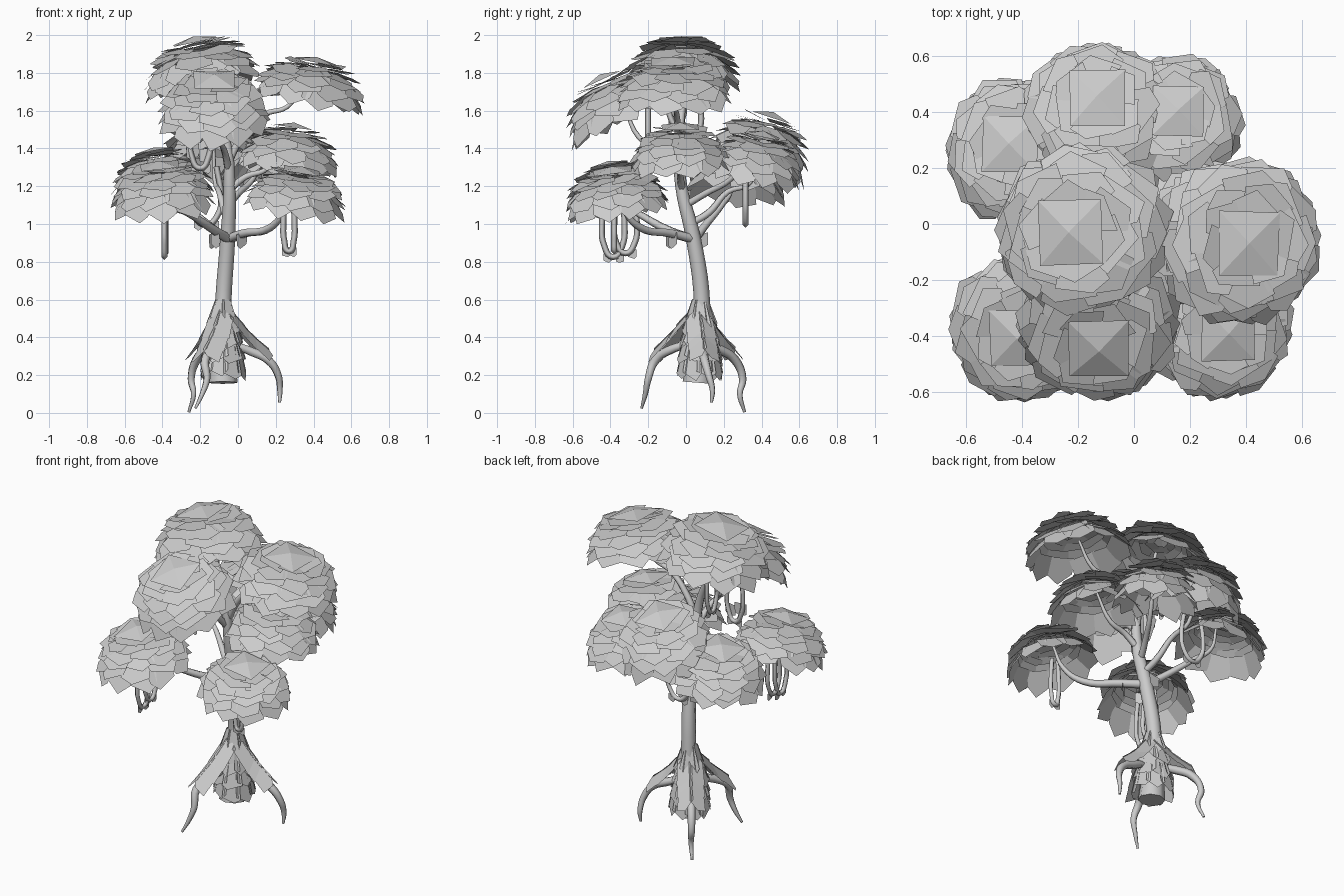
import bpy, bmesh, random
from math import sin, cos, pi, radians
from mathutils import Vector, Matrix

if "Cube" in bpy.data.objects:
    bpy.data.objects.remove(bpy.data.objects["Cube"])
random.seed(4)
R = random.uniform


def add_mesh(name, bm):
    me = bpy.data.meshes.new(name)
    bm.to_mesh(me)
    bm.free()
    ob = bpy.data.objects.new(name, me)
    bpy.context.collection.objects.link(ob)
    return ob


def tube(name, pts, sides_res=1):
    """Smooth tapered tube through points (x, y, z, radius)."""
    cu = bpy.data.curves.new(name, 'CURVE')
    cu.dimensions = '3D'
    cu.bevel_depth = 1
    cu.bevel_resolution = sides_res
    cu.resolution_u = 5
    cu.use_fill_caps = True
    sp = cu.splines.new('BEZIER')
    sp.bezier_points.add(len(pts) - 1)
    for bp, p in zip(sp.bezier_points, pts):
        bp.co = p[:3]
        bp.radius = p[3]
        bp.handle_left_type = bp.handle_right_type = 'AUTO'
    ob = bpy.data.objects.new(name, cu)
    bpy.context.collection.objects.link(ob)
    return ob


def leaf(bm, top, tip, side, w0, w1, point=(.7, .88)):
    """Flat pentagonal scale with a blunt, skewed point."""
    mid = top.lerp(tip, R(*point))
    skew = side * w1 * R(-.6, .6)
    co = [top - side * w0, mid - side * w1, tip + skew, mid + side * w1, top + side * w0]
    bm.faces.new([bm.verts.new(c) for c in co])


def clump(name, x, y, ztop, rad, h, tilt=0, toward=0):
    """Hollow dome of overlapping leaf rings, tilted toward a compass angle."""
    bm = bmesh.new()

    def dome(t, a, s=1):
        z = h * max(cos(t), 0) ** .85 - (h * .8 * max(t - pi / 2, 0))
        return Vector((rad * s * sin(t) * cos(a), rad * s * sin(t) * sin(a), z * (.3 + .7 * s)))
    for k in range(6):
        t0 = radians(8 + 11 * k)
        t1 = t0 + radians(28)
        n = 6 + k
        off = R(0, pi)
        for i in range(n):
            a = off + 2 * pi * i / n + R(-.08, .08)
            side = Vector((-sin(a), cos(a), R(-.15, .15)))
            w = pi * rad / n
            leaf(bm, dome(t0, a, .77), dome(t1 + R(-.05, .05), a + R(-.06, .06), R(1.02, 1.08)),
                 side, w * sin(t0) * 1.2, w * sin(t1) * 1.02, (.58, .74))
    # square low-peaked cap
    cap = [bm.verts.new(dome(radians(31), pi / 4 + i * pi / 2 + R(-.05, .05), 1.04)) for i in range(4)]
    peak = bm.verts.new((0, 0, h))
    for i in range(4):
        bm.faces.new((cap[i], cap[(i + 1) % 4], peak))
    axis = Vector((-sin(toward), cos(toward), 0))
    bmesh.ops.transform(bm, matrix=Matrix.Translation((x, y, ztop - h)) @
                        Matrix.Rotation(tilt, 4, axis), verts=bm.verts)
    return add_mesh(name, bm)


# leaf canopy
D = radians
clump("canopy_top", -.175, -.02, 2.0, .305, .29, D(12), D(190))
clump("canopy_upper_right", .365, -.06, 1.89, .295, .26, D(11), D(-10))
clump("canopy_upper_front", -.125, -.33, 1.82, .285, .30, D(25), D(-90))
clump("canopy_mid_right", .26, -.03, 1.54, .26, .27, D(8), 0)
clump("canopy_low_front_right", .30, -.36, 1.31, .26, .25, D(12), D(-40))
clump("canopy_low_front_left", -.39, -.36, 1.34, .265, .28, D(12), D(-120))
clump("canopy_low_back_left", -.40, .26, 1.41, .265, .27, D(12), D(150))
clump("canopy_mid_back", -.13, .36, 1.61, .27, .33, D(18), D(90))
clump("canopy_back_right", .14, .355, 1.50, .24, .28, D(12), D(70))

# trunk
tube("trunk", [(-.08, .06, .16, .078), (-.08, .075, .35, .06), (-.078, .085, .58, .043),
               (-.055, .04, .92, .04), (-.045, -.025, 1.2, .032), (-.06, -.04, 1.42, .025),
               (-.13, -.02, 1.62, .018), (-.17, -.01, 1.85, .01)], 2)

# branches to each clump
tube("branch_front_right", [(-.05, .04, .92, .026), (.03, -.08, .95, .024), (.17, -.24, .98, .02),
                            (.25, -.33, 1.08, .014), (.3, -.36, 1.22, .008)])
tube("branch_front_left", [(-.05, .03, .92, .026), (-.13, -.1, .97, .023), (-.27, -.26, 1.06, .018),
                           (-.36, -.33, 1.1, .013), (-.4, -.36, 1.24, .008)])
tube("branch_back_left", [(-.06, .05, .92, .024), (-.15, .1, .99, .021), (-.28, .19, 1.1, .016),
                          (-.37, .24, 1.18, .012), (-.4, .25, 1.32, .008)])
tube("branch_back", [(-.05, .02, 1.0, .022), (-.07, .12, 1.06, .02), (-.1, .22, 1.17, .016),
                     (-.12, .34, 1.22, .013), (-.13, .36, 1.45, .008)])
tube("branch_back_right", [(-.05, 0, 1.1, .02), (0, .1, 1.16, .018), (.08, .24, 1.24, .014),
                           (.15, .35, 1.4, .008)])
tube("branch_mid_right", [(-.045, -.02, 1.18, .02), (.04, -.03, 1.25, .018), (.15, -.03, 1.29, .014),
                          (.25, -.03, 1.44, .008)])
tube("branch_upper_right", [(-.05, -.03, 1.33, .022), (.02, -.04, 1.46, .02), (.14, -.05, 1.58, .016),
                            (.26, -.06, 1.62, .013), (.36, -.06, 1.76, .008)])
tube("branch_upper_front", [(-.05, -.03, 1.28, .02), (-.07, -.12, 1.38, .018), (-.1, -.25, 1.46, .014),
                            (-.12, -.33, 1.65, .008)])

# roots reaching out from the trunk
roots = {
    "root_front_left": [(-.09, .04, .37, .02), (-.13, -.08, .335, .025), (-.175, -.165, .275, .024),
                        (-.165, -.2, .18, .019), (-.19, -.215, .1, .014), (-.225, -.235, .025, .007)],
    "root_right": [(-.05, .07, .37, .02), (.07, .09, .325, .025), (.165, .1, .275, .024),
                   (.212, .12, .2, .02), (.222, .14, .12, .015), (.22, .135, .055, .008)],
    "root_back_left": [(-.09, .09, .37, .02), (-.16, .18, .335, .025), (-.22, .26, .28, .024),
                       (-.248, .3, .18, .02), (-.235, .285, .1, .015), (-.26, .31, .005, .008)],
}
for name, pts in roots.items():
    tube(name, pts)

# bark skirt: rings of hanging scales
bm = bmesh.new()
for z0, r0, z1, r1, n in [(.6, .035, .42, .085, 6), (.52, .045, .34, .105, 7), (.43, .065, .26, .115, 8),
                          (.35, .085, .18, .118, 9)]:
    off = R(0, pi)
    for i in range(n):
        a = off + 2 * pi * i / n
        d = Vector((cos(a), sin(a), 0))
        c = Vector((-.08, .075, 0))
        leaf(bm, c + d * r0 + Vector((0, 0, z0)), c + d * r1 + Vector((0, 0, z1 + R(-.02, .02))),
             Vector((-sin(a), cos(a), R(-.15, .15))), pi * r0 / n * 1.4, pi * r1 / n * 1.3)
# bark flaps draped like a roof over each root
for pts in roots.values():
    a, b, c = (Vector(p[:3]) for p in pts[:3])
    out = (c - a).normalized()
    side = Vector((-out.y, out.x, 0)).normalized()
    up = Vector((0, 0, 1))
    path = [a + up * .19, a.lerp(b, .5) + up * .13, b + up * .09, b.lerp(c, .5) + up * .07,
            c + up * .05 + out * .02]
    for i in range(3):
        p, q = path[i], path[i + 2]
        for s in (-1, 1):
            slope = side * s - up * .8
            leaf(bm, p + slope * .034, q + slope * .036, slope, .037, .045)
add_mesh("bark_skirt", bm)


# hanging vine loops, each with small square leaves at the bottom
def vine(name, x, y, ztop, zbot, width, along):
    u = Vector((1, 0, 0)) if along == 'x' else Vector((0, 1, 0))
    c = Vector((x, y, 0))
    h = ztop - zbot
    pts = []
    for s, f in [(-.35, 1), (-.5, .5), (-.42, .2), (0, 0), (.42, .2), (.5, .5), (.35, 1)]:
        p = c + u * s * width
        pts.append((p.x, p.y, zbot + .025 + h * f, .016))
    tube(name, pts, 0)
    b = bmesh.new()
    for s in (-.25, .3):
        top = c + u * s * width + Vector((0, 0, zbot + .045))
        leaf(b, top, top - Vector((0, 0, .05)), u, .022, .022)
    add_mesh(name + "_leaves", b)


vine("vine_front_left_a", -.39, -.385, 1.14, .80, .12, 'y')
vine("vine_front_left_b", -.385, -.32, 1.12, .82, .12, 'y')
vine("vine_front_right", .27, -.38, 1.12, .83, .06, 'x')
vine("vine_back", -.17, .315, 1.28, .97, .16, 'x')
vine("vine_top_a", -.2, .03, 1.72, 1.42, .1, 'y')
vine("vine_top_b", -.2, -.05, 1.72, 1.5, .08, 'y')
vine("vine_upper_front", -.2, -.2, 1.6, 1.27, .11, 'x')

# loose square leaves on the lower branches
bm = bmesh.new()
for x, y, z, a in [(.02, -.07, .95, 40), (-.12, -.08, .95, 130), (-.13, .09, .95, 50), (-.06, .11, .95, 0),
                   (-.17, -.2, 1.4, 0), (-.24, -.2, 1.42, 20)]:
    s = Vector((cos(D(a)), sin(D(a)), .15))
    leaf(bm, Vector((x, y, z)), Vector((x, y, z - .08)), s, .036, .034)
add_mesh("branch_leaves", bm)
